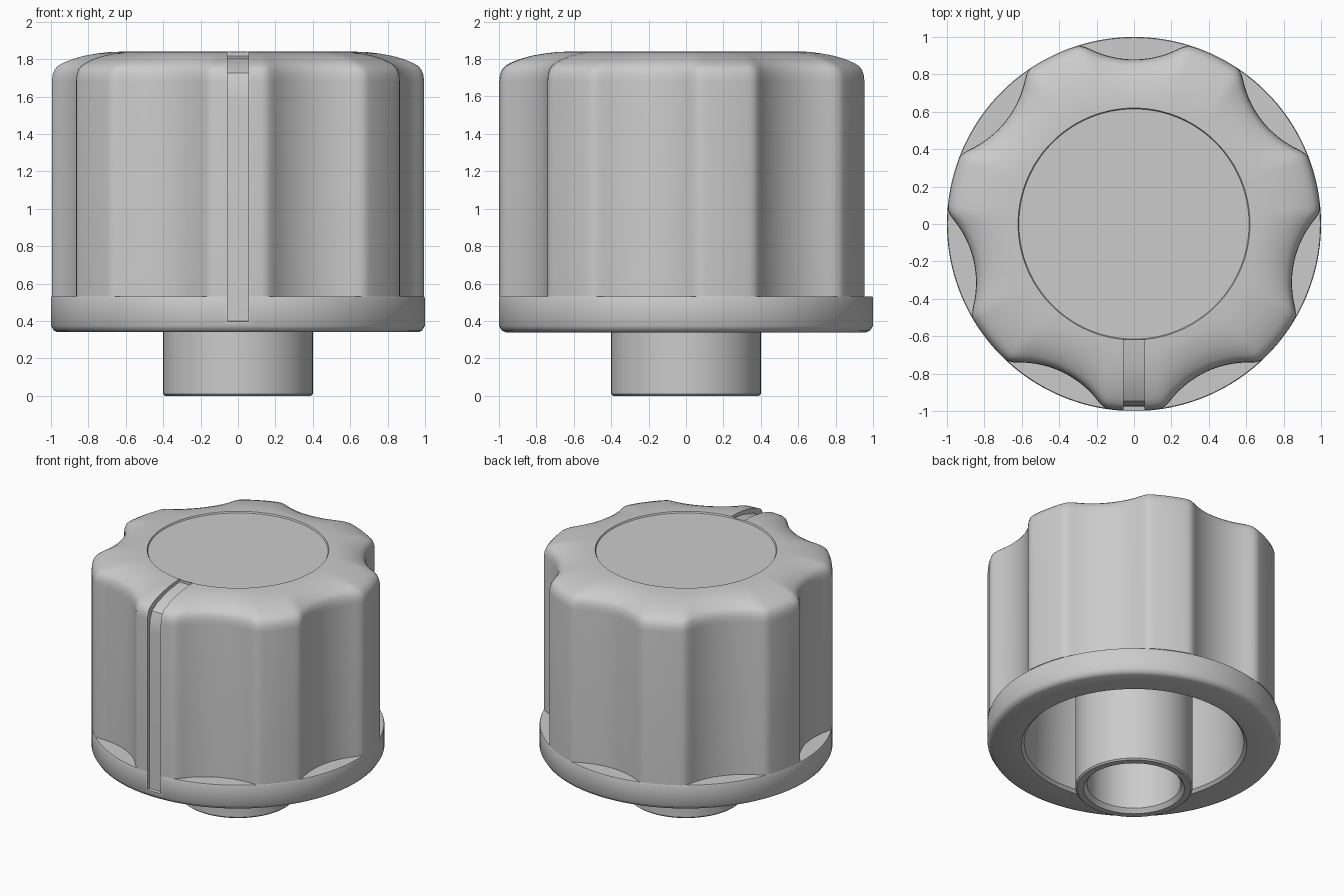
import bpy, bmesh
from math import sin, cos, pi, sqrt, radians

if "Cube" in bpy.data.objects:
    bpy.data.objects.remove(bpy.data.objects["Cube"])

FLUTES, N = 7, 252
CAP_R = 0.62


def circle(r):
    return lambda a: r


def fluted(a):
    # circular scallop blended softly into the unit circle
    step = 2 * pi / FLUTES
    p = (a - pi / 2 + step / 2) % step - step / 2
    d, R = 1.41, 0.53
    q = R * R - (d * sin(p)) ** 2
    if q <= 0:
        return 1.0
    f, k = d * cos(p) - sqrt(q), 0.035
    h = max(k - abs(f - 1.0), 0) / k
    return min(f, 1.0) - h * h * k / 4


def toward_cap(t):
    return lambda a: CAP_R + (fluted(a) - CAP_R) * t


def loft(name, rings, n, angle=35):
    # stack of (z, radius function) rings, capped at both ends
    bm = bmesh.new()
    loops = []
    for z, fn in rings:
        angs = [2 * pi * i / n for i in range(n)]
        loops.append([bm.verts.new((fn(a) * cos(a), fn(a) * sin(a), z)) for a in angs])
    for l0, l1 in zip(loops, loops[1:]):
        for i in range(n):
            j = (i + 1) % n
            bm.faces.new((l0[i], l0[j], l1[j], l1[i]))
    bm.faces.new(loops[0])
    bm.faces.new(loops[-1])
    bmesh.ops.remove_doubles(bm, verts=bm.verts, dist=1e-6)
    bmesh.ops.recalc_face_normals(bm, faces=bm.faces)
    return finish(name, bm)


def finish(name, bm):
    me = bpy.data.meshes.new(name)
    bm.to_mesh(me)
    bm.free()
    ob = bpy.data.objects.new(name, me)
    bpy.context.collection.objects.link(ob)
    return ob


def activate(ob):
    bpy.ops.object.select_all(action='DESELECT')
    ob.select_set(True)
    bpy.context.view_layer.objects.active = ob


def smooth(ob, angle=35):
    activate(ob)
    bpy.ops.object.shade_smooth_by_angle(angle=radians(angle))


# Hollow knob body: cavity, rim, base ring, fluted wall, domed shoulder, recessed cap
rings = [(1.60, circle(0.66)), (1.55, circle(0.71)), (0.45, circle(0.74)),
         (0.36, circle(0.75)), (0.34, circle(0.77)),
         (0.34, circle(0.965)), (0.35, circle(0.985)), (0.375, circle(1.0)),
         (0.52, circle(1.0)), (0.53, circle(0.996)), (0.531, fluted)]
rings += [(z, toward_cap(t)) for z, t in (
    (1.68, 1.0), (1.715, 0.99), (1.745, 0.96), (1.765, 0.91), (1.78, 0.84),
    (1.80, 0.71), (1.817, 0.55), (1.83, 0.36), (1.838, 0.18))]
rings += [(1.84, circle(CAP_R)), (1.83, circle(CAP_R - 0.005))]
body = loft("knob_body", rings, N)

# Pointer groove: side profile (y, z) extruded across x and cut from the body
prof = [(-0.618, 1.818), (-0.75, 1.803), (-0.88, 1.765), (-0.945, 1.725),
        (-0.97, 1.66), (-0.975, 1.58), (-0.975, 0.40), (-1.1, 0.39),
        (-1.1, 1.95), (-0.618, 1.95)]
bm = bmesh.new()
face = bm.faces.new([bm.verts.new((-0.055, y, z)) for y, z in prof])
ext = bmesh.ops.extrude_face_region(bm, geom=[face])
bmesh.ops.translate(bm, vec=(0.11, 0, 0),
                    verts=[v for v in ext["geom"] if isinstance(v, bmesh.types.BMVert)])
bmesh.ops.recalc_face_normals(bm, faces=bm.faces)
cutter = finish("groove_cutter", bm)
cutter.hide_render = True
mod = body.modifiers.new("pointer_groove", 'BOOLEAN')
mod.operation, mod.solver, mod.object = 'DIFFERENCE', 'EXACT', cutter
activate(body)
bpy.ops.object.modifier_apply(modifier=mod.name)
bpy.data.objects.remove(cutter)
smooth(body)

# Hollow shaft sleeve reaching up into the cavity
stem = loft("shaft_sleeve", [(z, circle(r)) for z, r in (
    (1.61, 0.40), (0.01, 0.40), (0.0, 0.39), (0.0, 0.345), (0.03, 0.32), (1.2, 0.32))], 64)
smooth(stem)
